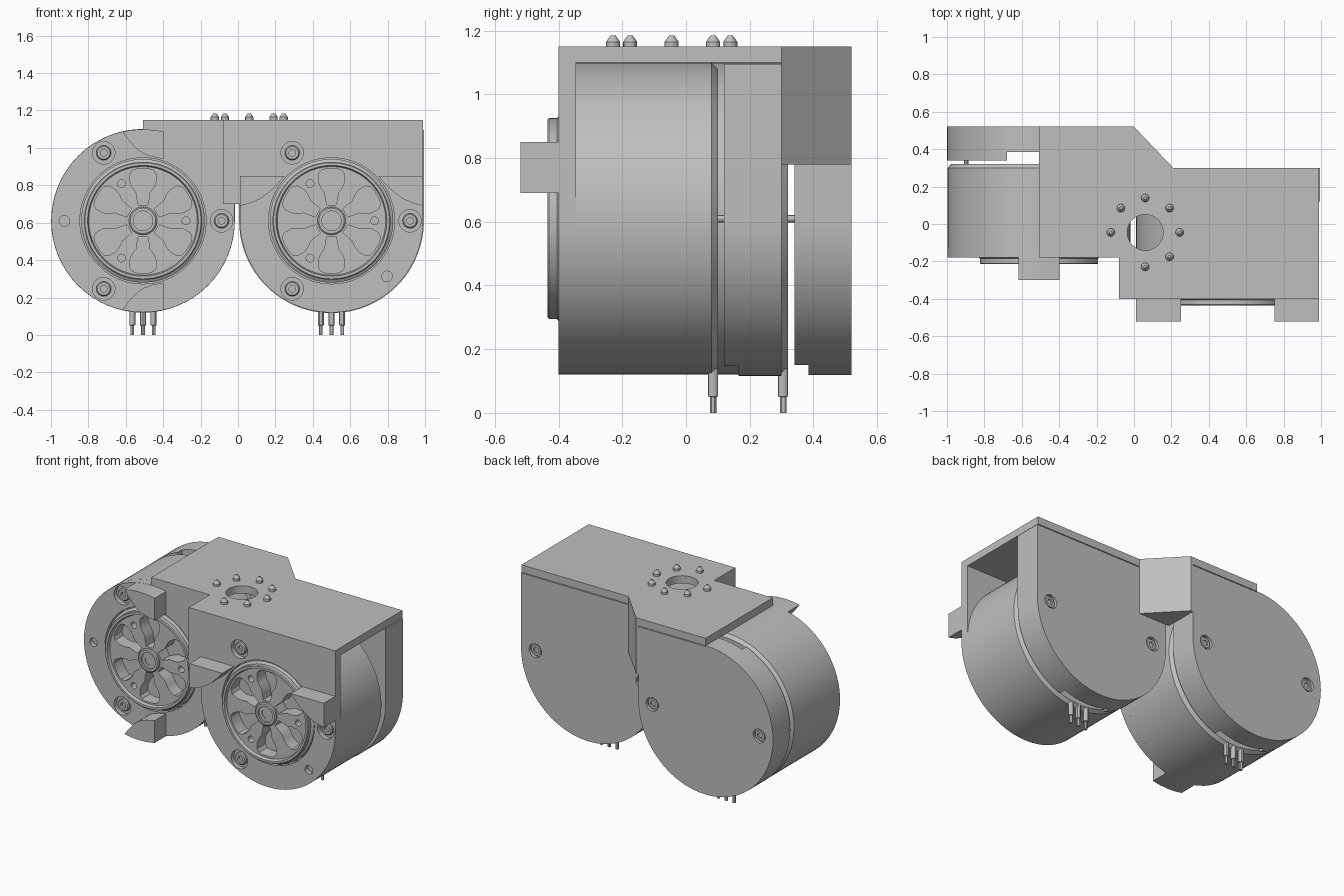
import bpy, bmesh, math
from math import cos, sin, pi, radians

if "Cube" in bpy.data.objects:
    bpy.data.objects.remove(bpy.data.objects["Cube"])

grey = bpy.data.materials.new("plain grey")
grey.diffuse_color = (0.52, 0.52, 0.52, 1)
grey.use_nodes = True
grey.node_tree.nodes["Principled BSDF"].inputs["Base Color"].default_value = grey.diffuse_color

CZ, R, TOP = 0.61, 0.49, 1.10   # motor axis height, radius, underside of top plate


def finish(name, bm):
    bmesh.ops.recalc_face_normals(bm, faces=bm.faces)
    me = bpy.data.meshes.new(name)
    bm.to_mesh(me)
    bm.free()
    ob = bpy.data.objects.new(name, me)
    bpy.context.collection.objects.link(ob)
    me.materials.append(grey)
    return ob


def prism(name, outlines, a, b, axis='Y', origin=(0, 0)):
    """Extrude 2D outlines from a to b along Y (outline in xz) or Z (outline in xy)."""
    bm = bmesh.new()
    for pts in outlines:
        rows = []
        for h in (a, b):
            rows.append([bm.verts.new((origin[0] + u, h, origin[1] + v) if axis == 'Y'
                                      else (origin[0] + u, origin[1] + v, h)) for u, v in pts])
        bm.faces.new(rows[0])
        bm.faces.new(rows[1])
        for i in range(len(pts)):
            j = (i + 1) % len(pts)
            bm.faces.new((rows[0][i], rows[0][j], rows[1][j], rows[1][i]))
    return finish(name, bm)


def lathe(name, profile, center, axis='Y', n=32):
    """Revolve (radius, height) points round an axis through the 2D center."""
    bm = bmesh.new()
    rings = []
    for r, h in profile:
        ring = []
        for k in range(n):
            u, v = center[0] + r * cos(2 * pi * k / n), center[1] + r * sin(2 * pi * k / n)
            ring.append(bm.verts.new((u, h, v) if axis == 'Y' else (u, v, h)))
        rings.append(ring)
    bm.faces.new(rings[0])
    bm.faces.new(rings[-1])
    for p, q in zip(rings, rings[1:]):
        for k in range(n):
            m = (k + 1) % n
            bm.faces.new((p[k], p[m], q[m], q[k]))
    return finish(name, bm)


def circle(u, v, r, n=32):
    return [(u + r * cos(2 * pi * k / n), v + r * sin(2 * pi * k / n)) for k in range(n)]


def arc(a, b, r=R, n=48):
    return [(r * cos(radians(a + (b - a) * k / n)), r * sin(radians(a + (b - a) * k / n)))
            for k in range(n + 1)]


def polar(r, deg):
    return (r * cos(radians(deg)), r * sin(radians(deg)))


def cut(ob, cutter):
    m = ob.modifiers.new("cut", 'BOOLEAN')
    m.operation, m.solver, m.object = 'DIFFERENCE', 'EXACT', cutter
    bpy.context.view_layer.objects.active = ob
    bpy.ops.object.modifier_apply(modifier=m.name)
    bpy.data.objects.remove(cutter, do_unlink=True)


def smooth(ob):
    bpy.ops.object.select_all(action='DESELECT')
    ob.select_set(True)
    bpy.context.view_layer.objects.active = ob
    bpy.ops.object.shade_smooth_by_angle(angle=radians(30))


# Leaf-shaped opening of the wheel: (radius, half width)
leaf = [(0.085, 0.025), (0.12, 0.032), (0.15, 0.036), (0.18, 0.058), (0.21, 0.07),
        (0.25, 0.07), (0.27, 0.055), (0.278, 0.03)]
leaf_outline = leaf + [(r, -w) for r, w in reversed(leaf)]


def rotated(pts, deg):
    c, s = cos(radians(deg)), sin(radians(deg))
    return [(u * c - v * s, u * s + v * c) for u, v in pts]


h = TOP - CZ
capz = h - 0.005
for side, cx, dy, small in (("left", -0.508, 0.22, 180), ("right", 0.5, 0.0, -45)):
    o = (cx, CZ)
    # Outlines of front plate and rear cap
    if side == "left":
        plate_pts = arc(90, 360) + [(R, h)]
        cap_pts = arc(90, 360, 0.491) + [(0.491, capz), (0, capz)]
    else:
        web = -0.08 - cx
        plate_pts = arc(180, 360) + [(R, h), (web, h), (web, 0.70 - CZ), (-R, 0.70 - CZ)]
        cap_pts = arc(180, 360, 0.494) + [(0.494, capz), (-0.494, capz)]

    # Front plate with round opening and counterbored screws
    plate = prism(side + "_front_plate", [plate_pts], -0.40 + dy, -0.345 + dy, origin=o)
    bolts = [polar(0.42, a) for a in (0, 120, 240)]
    cut(plate, prism("cutter", [circle(0, 0, 0.337, 64)], -0.5 + dy, -0.3 + dy, origin=o))
    cut(plate, prism("cutter", [circle(u, v, 0.06) for u, v in bolts]
                     + [circle(*polar(0.42, small), 0.028)], -0.5 + dy, -0.37 + dy, origin=o))
    smooth(plate)
    for u, v in bolts:
        smooth(lathe(side + "_front_screw", [(0.04, -0.365 + dy), (0.04, -0.385 + dy),
                     (0.034, -0.392 + dy), (0.018, -0.392 + dy), (0.018, -0.375 + dy)],
                     (cx + u, CZ + v), n=16))

    # Motor drum with raised rim and pierced wheel
    prof = [(0.47, 0.10), (R, 0.08), (R, -0.345), (0.33, -0.345), (0.33, -0.395), (0.315, -0.405),
            (0.315, -0.43), (0.31, -0.435), (0.296, -0.435), (0.29, -0.415)]
    drum = lathe(side + "_motor_drum", [(r, y + dy) for r, y in prof], o, n=96)
    cut(drum, prism("cutter", [rotated(leaf_outline, 30 + 60 * k) for k in range(6)]
                    + [circle(*polar(0.23, a), 0.021, 16) for a in (0, 120, 240)],
                    -0.5 + dy, -0.33 + dy, origin=o))
    smooth(drum)
    smooth(lathe(side + "_wheel_hub", [(0.075, -0.41 + dy), (0.075, -0.425 + dy), (0.068, -0.43 + dy),
                 (0.052, -0.43 + dy), (0.052, -0.42 + dy), (0.03, -0.42 + dy), (0.03, -0.417 + dy)], o))

    # Rear cap with wire channel and two rear screws
    cap = prism(side + "_rear_cap", [cap_pts], 0.12 + dy, 0.30 + dy, origin=o)
    cut(cap, prism("cutter", [[(-0.17, -0.6), (0.17, -0.6), (0.17, 0.6), (-0.17, 0.6)]],
                   0.0 + dy, 0.165 + dy, origin=o))
    cut(cap, prism("cutter", [circle(s * 0.39, 0, 0.045) for s in (-1, 1)],
                   0.28 + dy, 0.4 + dy, origin=o))
    smooth(cap)
    for s in (-1, 1):
        c = (cx + s * 0.39, CZ)
        smooth(lathe(side + "_rear_screw", [(0.034, 0.275 + dy), (0.034, 0.292 + dy),
                     (0.018, 0.292 + dy), (0.018, 0.282 + dy)], c, n=16))
        smooth(lathe(side + "_spacer", [(0.012, 0.09 + dy), (0.012, 0.13 + dy)], c, n=12))

    # Three wires below the drum
    for k in (-1, 0, 1):
        smooth(lathe(side + "_wire", [(0.01, 0.0), (0.01, 0.05), (0.016, 0.052), (0.016, 0.14)],
                     (cx + k * 0.057, 0.085 + dy), 'Z', 12))

# Stop lugs on the front plates
for s in (-1, 1):
    pts = [(0.49, 0.24), (0.25, 0.24), (0.29, 0.193), (0.34, 0.147), (0.386, 0.115),
           (0.44, 0.092), (0.49, 0.08)]
    smooth(prism("right_stop_lug", [[(s * u, v) for u, v in pts]], -0.52, -0.39, origin=(0.5, CZ)))
    pts = [(0.11, 0.477), (0.11, 0.33), (0.05, 0.342), (0, 0.36), (-0.04, 0.39), (-0.08, 0.435),
           (-0.11, 0.477), (-0.055, 0.486), (0, 0.489), (0.055, 0.486)]
    smooth(prism("left_stop_lug", [[(u, s * v) for u, v in pts]], -0.30, -0.17, origin=(-0.508, CZ)))

# Stepped top plate with round hole
top = prism("top_plate", [[(-0.508, 0.52), (0, 0.52), (0.21, 0.30), (0.99, 0.30), (0.99, -0.40),
                           (-0.08, -0.40), (-0.08, -0.18), (-0.508, -0.18)]], TOP, 1.15, 'Z')
cut(top, prism("cutter", [circle(0.06, -0.045, 0.096, 48)], 1.0, 1.3, 'Z'))
smooth(top)

# Webs joining the two halves
prism("front_web", [[(-0.08, -0.345), (0.01, -0.345), (0.01, -0.18), (-0.08, -0.18)]], 0.70, TOP, 'Z')
prism("rear_web", [[(-0.017, 0.52), (0, 0.52), (0.21, 0.30), (-0.017, 0.30)]], 0.78, TOP, 'Z')

# Screw tips round the hole
for k in range(8):
    if k != 5:
        u, v = polar(0.184, 45 * k)
        smooth(lathe("screw_tip", [(0.022, 1.145), (0.022, 1.165), (0.008, 1.185)],
                     (0.06 + u, -0.045 + v), 'Z', 12))
